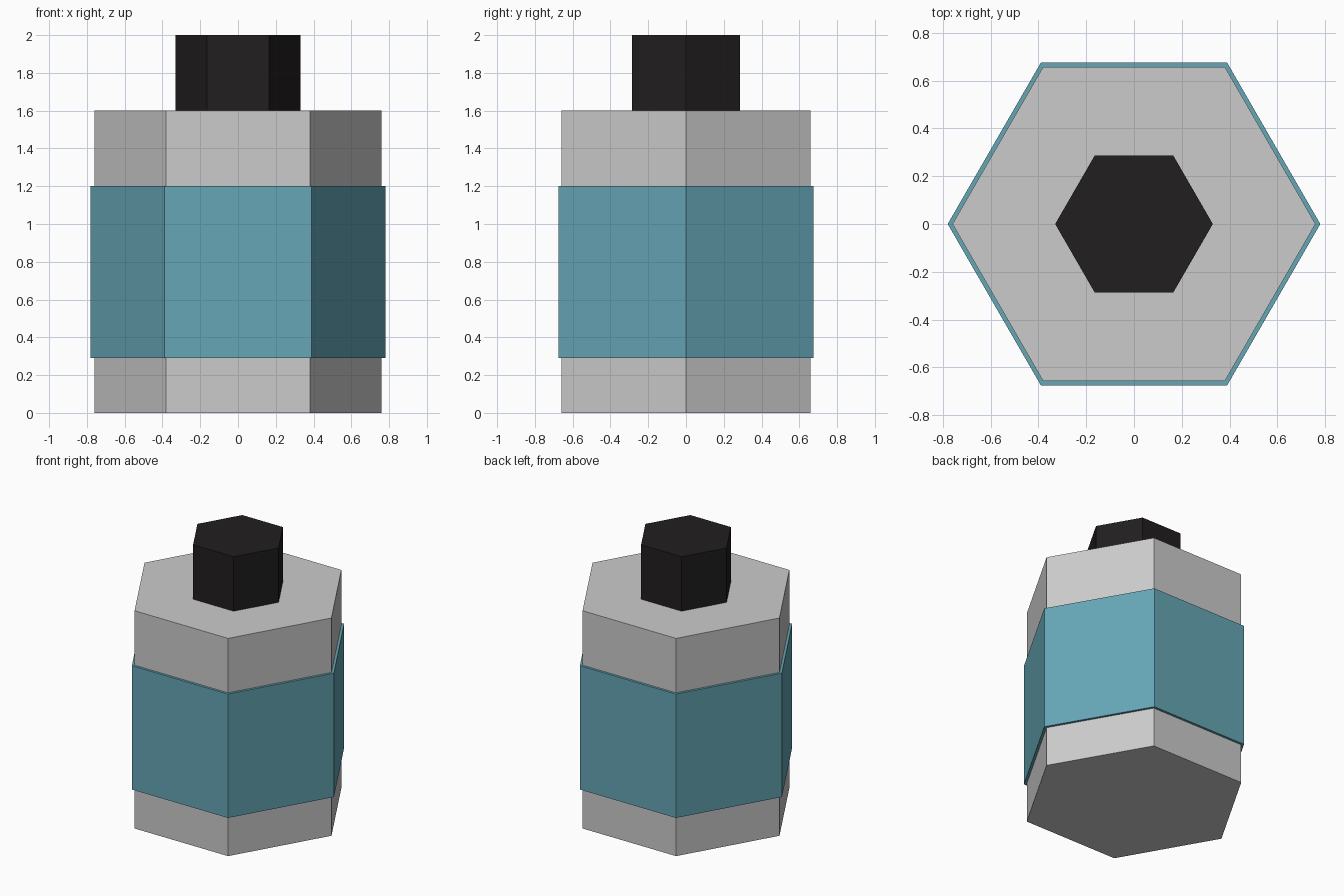
import bpy
import math

if "Cube" in bpy.data.objects:
    bpy.data.objects.remove(bpy.data.objects["Cube"])


def hex_prism(name, radius, z0, z1, color=None):
    """Six-sided prism with corners on the x axis."""
    bpy.ops.mesh.primitive_cylinder_add(
        vertices=6, radius=radius, depth=z1 - z0,
        location=(0, 0, (z0 + z1) / 2), rotation=(0, 0, math.radians(30)))
    obj = bpy.context.object
    obj.name = name
    bpy.ops.object.transform_apply(location=False, rotation=True, scale=True)
    if color:
        mat = bpy.data.materials.new(name + "_material")
        mat.diffuse_color = (*color, 1)
        mat.use_nodes = True
        mat.node_tree.nodes["Principled BSDF"].inputs["Base Color"].default_value = mat.diffuse_color
        obj.data.materials.append(mat)
    return obj


# Bottle body
hex_prism("body", 0.76, 0.0, 1.6)
# Wrapped label band, slightly proud of the body
hex_prism("label_band", 0.78, 0.29, 1.2, (0.13, 0.38, 0.46))
# Dark cap
hex_prism("cap", 0.33, 1.6, 2.0, (0.015, 0.013, 0.014))
